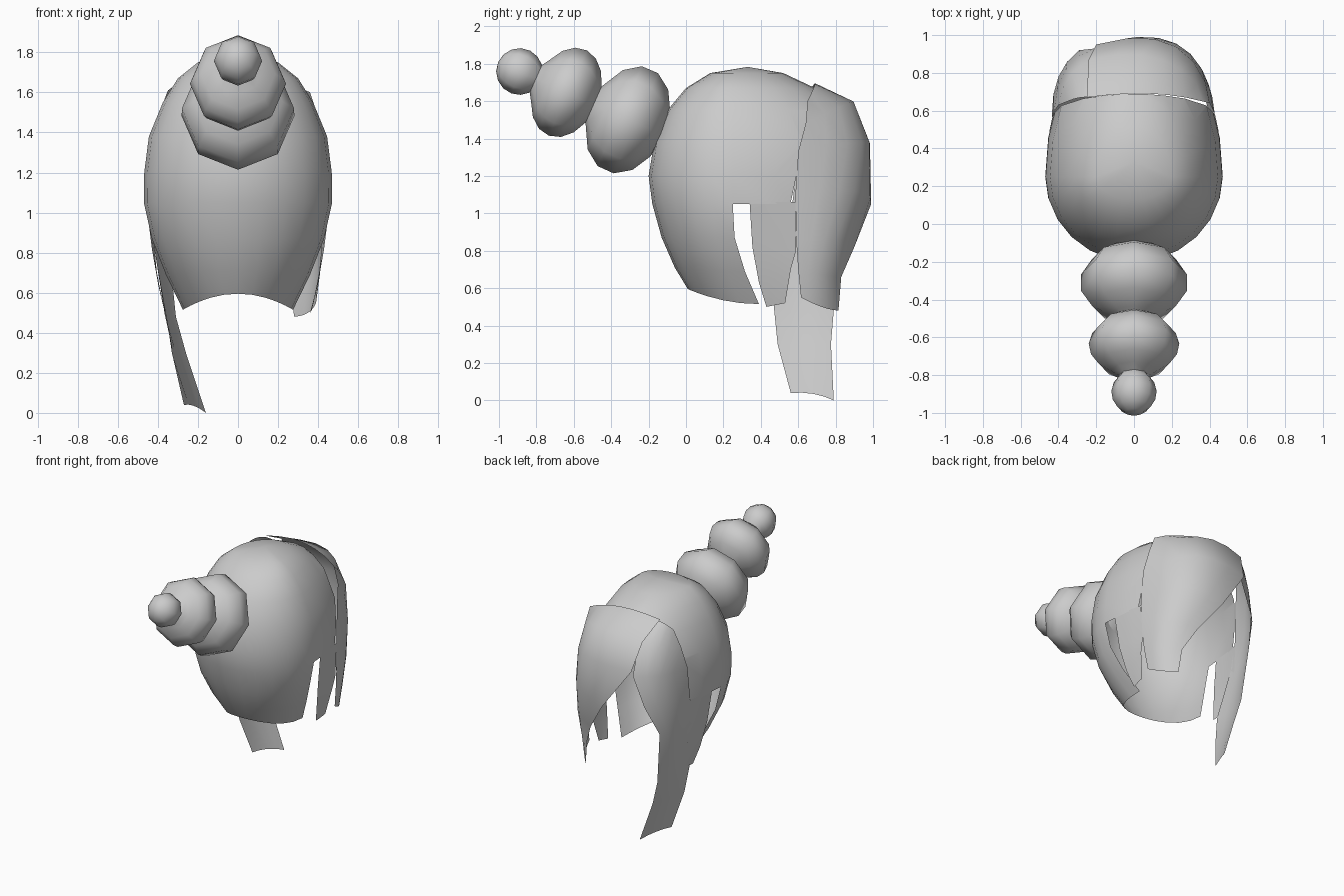
import bpy, bmesh, math
from mathutils import Vector

cube = bpy.data.objects.get("Cube")
if cube:
    bpy.data.objects.remove(cube, do_unlink=True)

grey = bpy.data.materials.new("hair_grey")
grey.use_nodes = True
colour = (0.6, 0.6, 0.6, 1)
grey.diffuse_color = colour
grey.node_tree.nodes["Principled BSDF"].inputs["Base Color"].default_value = colour


def finish(name, bm, angle=50):
    """Turn a bmesh into a smooth shaded object."""
    bmesh.ops.remove_doubles(bm, verts=bm.verts, dist=0.0005)
    bmesh.ops.recalc_face_normals(bm, faces=bm.faces)
    mesh = bpy.data.meshes.new(name)
    bm.to_mesh(mesh)
    bm.free()
    mesh.materials.append(grey)
    obj = bpy.data.objects.new(name, mesh)
    bpy.context.collection.objects.link(obj)
    bpy.ops.object.select_all(action='DESELECT')
    obj.select_set(True)
    bpy.context.view_layer.objects.active = obj
    bpy.ops.object.shade_smooth_by_angle(angle=math.radians(angle))
    return obj


def loft(bm, rows):
    """Skin a list of equally long point rows with quads."""
    grid = [[bm.verts.new(p) for p in row] for row in rows]
    for a, b in zip(grid, grid[1:]):
        for i in range(len(a) - 1):
            bm.faces.new((a[i], a[i + 1], b[i + 1], b[i]))


def through(a, b, c, t):
    """Quadratic curve passing through three points."""
    a, b, c = Vector(a), Vector(b), Vector(c)
    return a * (1 - t) * (1 - 2 * t) + b * 4 * t * (1 - t) + c * t * (2 * t - 1)


def strand(name, rows, steps=6, side=1):
    """Curved hair sheet; each row gives its front, middle and rear point."""
    bm = bmesh.new()
    flip = Vector((side, 1, 1))
    loft(bm, [[through(*r, i / steps) * flip for i in range(steps + 1)] for r in rows])
    return finish(name, bm)


# Cap: closed rings above the ears, cut off at the back by a slanted plane
CENTRE = 0.25
bm = bmesh.new()
upper = [  # height, front depth, half width, back depth
    (1.75, .12, .2, .27), (1.67, .25, .3, .44), (1.55, .35, .375, .6),
    (1.38, .42, .445, .74), (1.2, .45, .468, .8), (1.05, .43, .47, .8)]
rings = [[(0, 0.33, 1.783)] * 25]
for z, front, half, back in upper:
    ring = []
    for i in range(25):
        a = math.tau * i / 24
        depth = front if math.cos(a) > 0 else back
        ring.append((half * math.sin(a), CENTRE - depth * math.cos(a), z))
    rings.append(ring)
loft(bm, rings)
bmesh.ops.remove_doubles(bm, verts=bm.verts, dist=0.0005)
bmesh.ops.bisect_plane(bm, geom=bm.verts[:] + bm.edges[:] + bm.faces[:],
                       plane_co=(0, .59, 1.2), plane_no=(0, 1, -.21), clear_outer=True)

# Cap: lower front half, tapering to a point on each side
lower = [  # height, front y, half width, side edge y, drop at the side
    (1.05, -.18, .47, .25, 0), (.87, -.13, .43, .26, 0),
    (.71, -.06, .36, .315, .02), (.595, .01, .275, .39, .08)]
rows = []
for z, front, half, edge, drop in lower:
    row = []
    for i in range(-6, 7):
        a = math.pi * i / 12
        row.append((half * math.sin(a), edge + (front - edge) * math.cos(a),
                    z - drop * math.sin(a) ** 2))
    rows.append(row)
loft(bm, rows)
finish("hair_cap", bm)

# Side locks behind the slots
lock = [
    ((.46, .34, 1.06), (.452, .46, 1.06), (.428, .585, 1.06)),
    ((.43, .355, .82), (.425, .47, .82), (.415, .588, .8)),
    ((.395, .39, .63), (.4, .47, .65), (.405, .56, .7)),
    ((.36, .43, .5), (.367, .48, .51), (.37, .53, .52))]
strand("left_side_lock", lock, 3)
strand("right_side_lock", lock, 3, -1)

# Wide back sweep, crossing over to one side
strand("back_sweep", [
    ((.36, .65, 1.6), (.08, .69, 1.69), (-.25, .67, 1.67)),
    ((.4, .64, 1.48), (.15, .87, 1.59), (-.24, .87, 1.57)),
    ((.42, .6, 1.33), (.22, .94, 1.38), (-.2, .95, 1.36)),
    ((.427, .585, 1.1), (.3, .9, 1.12), (.02, .99, 1.05)),
    ((.422, .59, .85), (.36, .8, .86), (.18, .9, .82)),
    ((.41, .6, .7), (.37, .74, .67), (.26, .83, .66)),
    ((.39, .615, .55), (.35, .725, .5), (.28, .815, .48))])

# Long tail on the other side
strand("long_tail", [
    ((-.35, .65, 1.61), (-.28, .67, 1.65), (-.2, .67, 1.66)),
    ((-.4, .63, 1.48), (-.33, .8, 1.52), (-.2, .86, 1.54)),
    ((-.425, .59, 1.32), (-.36, .82, 1.32), (-.2, .93, 1.32)),
    ((-.435, .575, 1.1), (-.4, .78, 1.1), (-.29, .92, 1.1)),
    ((-.425, .54, .87), (-.41, .7, .87), (-.35, .82, .87)),
    ((-.36, .47, .5), (-.36, .64, .49), (-.31, .79, .48)),
    ((-.33, .49, .3), (-.31, .64, .3), (-.26, .775, .3)),
    ((-.27, .56, .04), (-.22, .68, .035), (-.16, .79, 0))], 4)

# Stacked buns: one turned profile along a rising axis
tilt = math.radians(24)
axis = Vector((0, -math.cos(tilt), math.sin(tilt)))
up = Vector((0, math.sin(tilt), math.cos(tilt)))
profile = []
for centre, along, radius, start, end in (
        (0, .21, .3, 0, 155), (.36, .175, .25, 25, 150), (.635, .125, .125, 40, 180)):
    for i in range(7):
        t = math.radians(start + (end - start) * i / 6)
        profile.append((centre - along * math.cos(t), radius * math.sin(t)))
bm = bmesh.new()
rows = []
for s, r in profile:
    middle = Vector((0, -.31, 1.5)) + axis * s
    rows.append([middle + r * (Vector((.96, 0, 0)) * math.sin(a) + up * math.cos(a))
                 for a in (math.tau * k / 8 for k in range(9))])
loft(bm, rows)
finish("stacked_buns", bm, 60)
